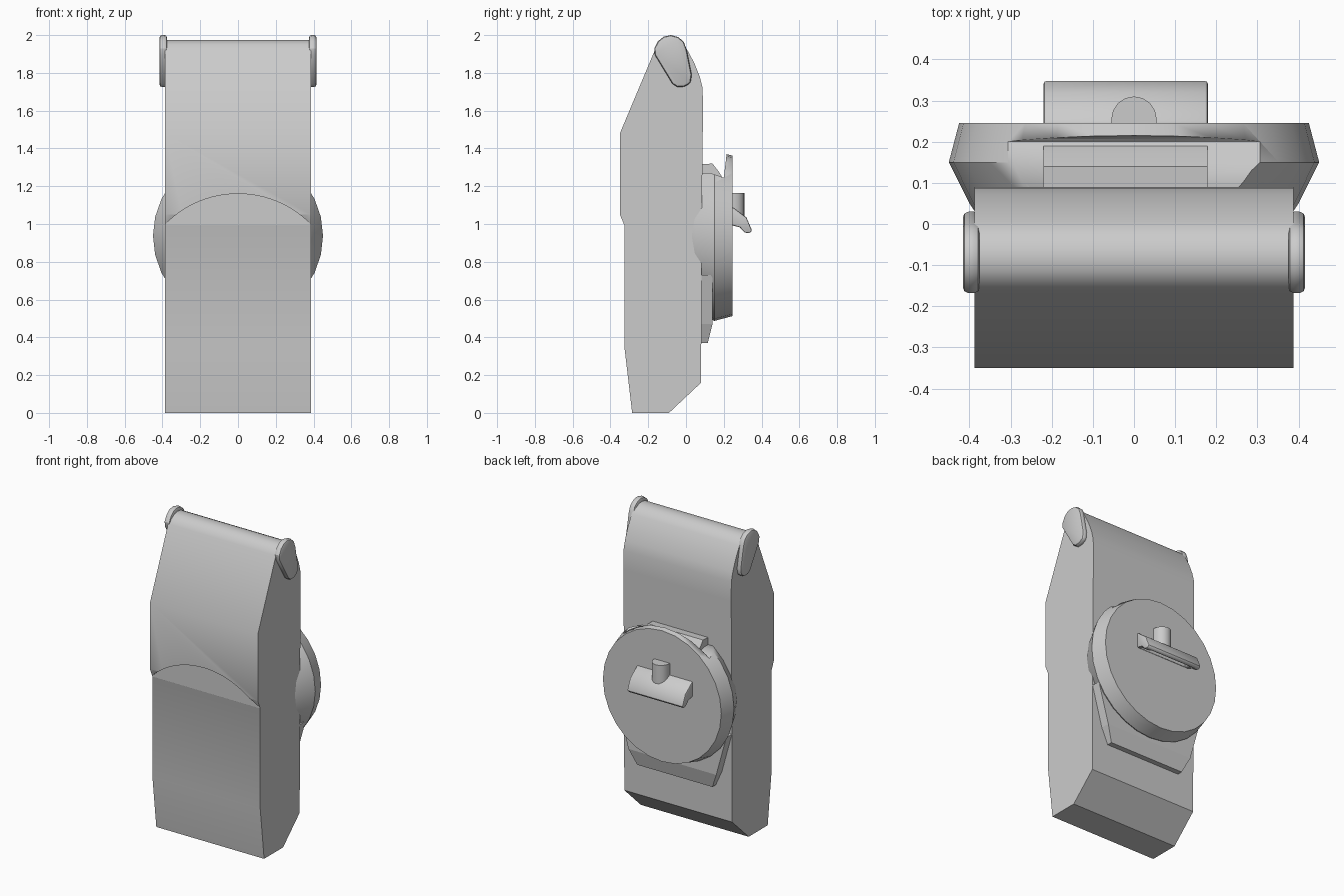
import bpy, bmesh, math
from mathutils import Vector

if "Cube" in bpy.data.objects:
    bpy.data.objects.remove(bpy.data.objects["Cube"])


def finish(name, bm, smooth=30, bevel=0):
    bmesh.ops.recalc_face_normals(bm, faces=bm.faces)
    me = bpy.data.meshes.new(name)
    bm.to_mesh(me)
    bm.free()
    ob = bpy.data.objects.new(name, me)
    bpy.context.collection.objects.link(ob)
    bpy.ops.object.select_all(action='DESELECT')
    bpy.context.view_layer.objects.active = ob
    ob.select_set(True)
    if bevel:
        m = ob.modifiers.new("bevel", 'BEVEL')
        m.width, m.segments, m.limit_method = bevel, 2, 'ANGLE'
        m.angle_limit = math.radians(50)
        bpy.ops.object.modifier_apply(modifier=m.name)
    if smooth:
        bpy.ops.object.shade_smooth_by_angle(angle=math.radians(smooth))
    return ob


def extrude_x(name, profile, x0, x1, **kw):
    """Extrude a (y, z) outline between two x positions."""
    bm = bmesh.new()
    f = bm.faces.new([bm.verts.new((x0, y, z)) for y, z in profile])
    r = bmesh.ops.extrude_face_region(bm, geom=[f])
    for v in r['geom']:
        if isinstance(v, bmesh.types.BMVert):
            v.co.x = x1
    return finish(name, bm, **kw)


def lathe_y(name, rings, zc, seg, **kw):
    """Stack (y, radius) circles along y around height zc."""
    bm = bmesh.new()
    loops = []
    for y, r in rings:
        loops.append([bm.verts.new((r * math.cos(2 * math.pi * i / seg), y,
                                    zc + r * math.sin(2 * math.pi * i / seg)))
                      for i in range(seg)])
    for a, b in zip(loops, loops[1:]):
        for i in range(seg):
            j = (i + 1) % seg
            bm.faces.new((a[i], a[j], b[j], b[i]))
    bm.faces.new(loops[0])
    bm.faces.new(loops[-1])
    return finish(name, bm, **kw)


def cut(target, cutter):
    m = target.modifiers.new("cut", 'BOOLEAN')
    m.operation, m.object, m.solver = 'DIFFERENCE', cutter, 'EXACT'
    bpy.ops.object.select_all(action='DESELECT')
    bpy.context.view_layer.objects.active = target
    target.select_set(True)
    bpy.ops.object.modifier_apply(modifier=m.name)
    bpy.data.objects.remove(cutter)


W = 0.387

# Main body, with the arched recess in the front panel
body = extrude_x("body", [
    (-0.285, 0), (-0.09, 0), (0.08, 0.16), (0.083, 1.0), (0.09, 1.6), (0.088, 1.72),
    (0.073, 1.78), (0.045, 1.85), (0.005, 1.925), (-0.02, 1.955), (-0.05, 1.97),
    (-0.08, 1.975), (-0.115, 1.97), (-0.145, 1.95), (-0.165, 1.92), (-0.35, 1.48),
    (-0.35, 1.05), (-0.325, 0.99), (-0.325, 0.34)], -W, W)
cut(body, lathe_y("arch_cutter", [(-0.5, 0.54), (-0.3255, 0.54)], 0.62, 96))

# Teardrop end caps at the top
cap = [(-0.168, 1.93), (-0.148, 1.968), (-0.118, 1.992), (-0.08, 2.0), (-0.042, 1.99),
       (-0.012, 1.965), (0.003, 1.925), (0.03, 1.79), (0.024, 1.745), (-0.01, 1.727),
       (-0.045, 1.725), (-0.072, 1.742), (-0.165, 1.895)]
for side, s in (("left", -1), ("right", 1)):
    extrude_x("end_cap_" + side, cap, s * 0.375, s * 0.416, bevel=0.014)

# Round boss on the back, notched at the top behind its face
boss = lathe_y("round_boss", [(0.02, 0.38), (0.05, 0.4), (0.15, 0.45), (0.245, 0.425)],
               0.937, 28)
cut(boss, extrude_x("notch_cutter", [(0.0, 1.5), (0.0, 1.27), (0.13, 1.27),
                                     (0.2, 1.245), (0.215, 1.37), (0.215, 1.5)],
                    -0.32, 0.32))

# Tongue sitting in the notch
extrude_x("notch_tongue", [(0.07, 1.2), (0.07, 1.315), (0.14, 1.32), (0.175, 1.275),
                           (0.19, 1.25), (0.17, 1.2)], -0.22, 0.178)

# Tapered plate below the boss
bm = bmesh.new()
rows = [(0.37, 0.27, 0.115), (0.47, 0.315, 0.14), (0.73, W, 0.14)]
outline = [(-x, z) for z, x, y in rows] + [(x, z) for z, x, y in reversed(rows)]
back = {z: y for z, x, y in rows}
inner = [bm.verts.new((x, 0.07, z)) for x, z in outline]
outer = [bm.verts.new((x, back[z], z)) for x, z in outline]
bm.faces.new(inner)
for i in range(6):
    j = (i + 1) % 6
    bm.faces.new((inner[i], inner[j], outer[j], outer[i]))
bm.faces.new([outer[i] for i in (0, 1, 4, 5)])
bm.faces.new([outer[i] for i in (1, 2, 3, 4)])
finish("lower_plate", bm, smooth=0)

# Sloping handle bar with a hollow underside
bar = extrude_x("handle_bar", [(0.235, 1.09), (0.25, 1.088), (0.32, 1.035), (0.35, 0.965),
                               (0.335, 0.95), (0.31, 0.955), (0.285, 0.982), (0.235, 0.995)],
                -0.22, 0.18, bevel=0.008)
cut(bar, extrude_x("bar_cutter", [(0.25, 0.9), (0.25, 1.03), (0.305, 1.0), (0.325, 0.96),
                                  (0.325, 0.9)], -0.18, 0.14))

# Half-round post above the handle bar
bm = bmesh.new()
post = [(0.055, 0.235)] + [(0.055 * math.cos(a), 0.255 + 0.055 * math.sin(a))
                           for a in (math.pi * i / 8 for i in range(9))] + [(-0.055, 0.235)]
f = bm.faces.new([bm.verts.new((x, y, 1.03)) for x, y in post])
r = bmesh.ops.extrude_face_region(bm, geom=[f])
bmesh.ops.translate(bm, vec=Vector((0, 0, 0.135)),
                    verts=[v for v in r['geom'] if isinstance(v, bmesh.types.BMVert)])
finish("post", bm)
